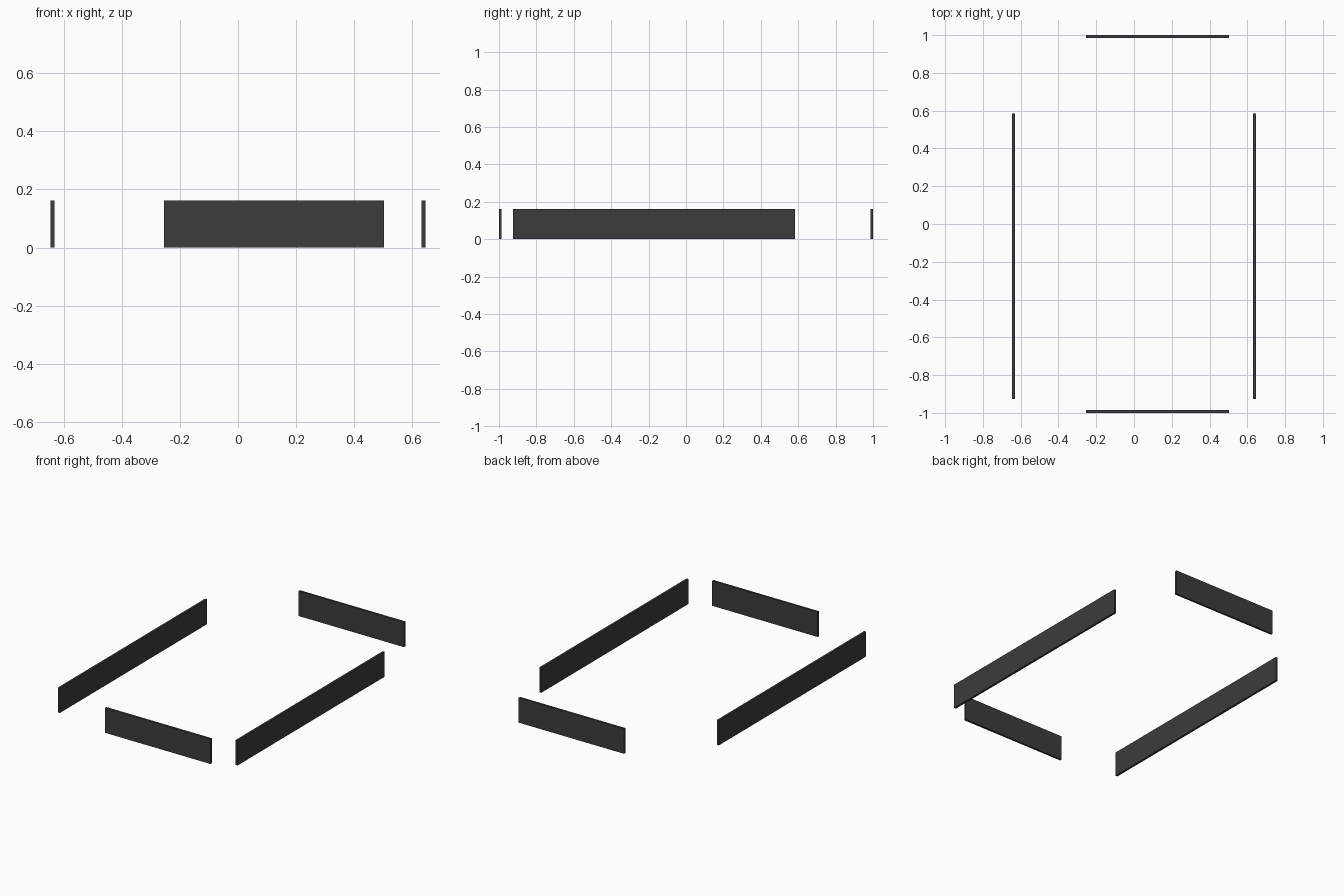
import bpy

if "Cube" in bpy.data.objects:
    bpy.data.objects.remove(bpy.data.objects["Cube"])

charcoal = bpy.data.materials.new("charcoal")
charcoal.diffuse_color = (0.045, 0.045, 0.045, 1)
charcoal.use_nodes = True
charcoal.node_tree.nodes["Principled BSDF"].inputs["Base Color"].default_value = charcoal.diffuse_color

HEIGHT, THICK = 0.162, 0.014


def panel(name, x0, x1, y0, y1):
    """Upright flat board standing on the ground."""
    bpy.ops.mesh.primitive_cube_add(
        size=1, location=((x0 + x1) / 2, (y0 + y1) / 2, HEIGHT / 2))
    ob = bpy.context.object
    ob.name = name
    ob.scale = (x1 - x0, y1 - y0, HEIGHT)
    bpy.ops.object.transform_apply(location=False, rotation=False, scale=True)
    ob.data.materials.append(charcoal)


# Long side boards
HALF_X = 0.645
panel("left_board", -HALF_X, -HALF_X + THICK, -0.926, 0.584)
panel("right_board", HALF_X - THICK, HALF_X, -0.926, 0.584)

# Short end boards
panel("front_board", -0.255, 0.502, -1.0, -1.0 + THICK)
panel("back_board", -0.255, 0.502, 1.0 - THICK, 1.0)
